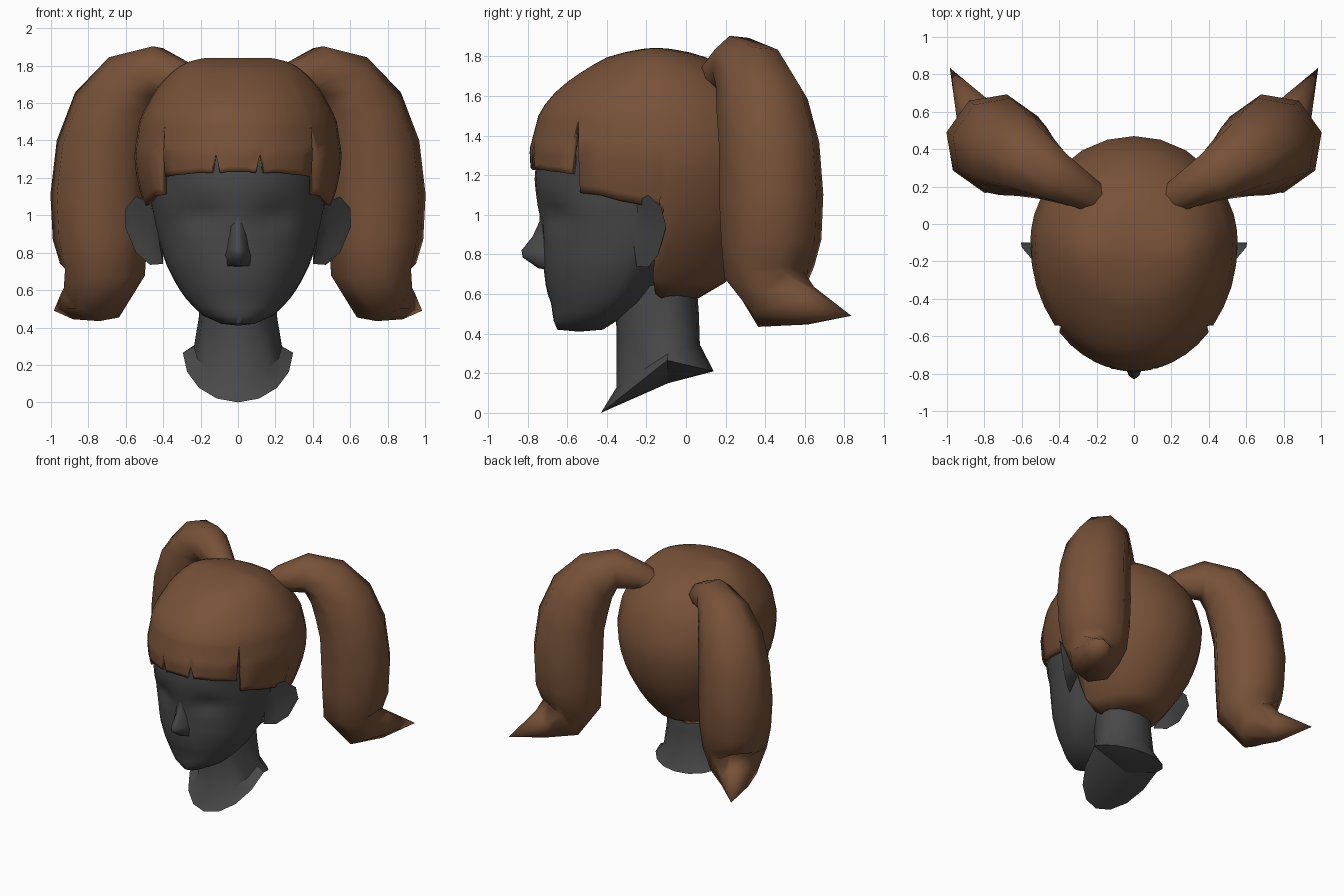
import bpy, bmesh, math
from mathutils import Vector

if "Cube" in bpy.data.objects:
    bpy.data.objects.remove(bpy.data.objects["Cube"])


def material(name, rgb):
    m = bpy.data.materials.new(name)
    m.diffuse_color = (*rgb, 1)
    m.use_nodes = True
    m.node_tree.nodes["Principled BSDF"].inputs["Base Color"].default_value = m.diffuse_color
    return m


BROWN = material("brown_hair", (0.185, 0.083, 0.040))
GREY = material("dark_grey_skin", (0.066, 0.066, 0.066))


def make(name, verts, faces, mat, angle=60, mirror=False):
    me = bpy.data.meshes.new(name)
    me.from_pydata([tuple(v) for v in verts], [], faces)
    bm = bmesh.new()
    bm.from_mesh(me)
    bmesh.ops.recalc_face_normals(bm, faces=bm.faces)
    bm.to_mesh(me)
    bm.free()
    ob = bpy.data.objects.new(name, me)
    bpy.context.collection.objects.link(ob)
    me.materials.append(mat)
    bpy.ops.object.select_all(action='DESELECT')
    ob.select_set(True)
    bpy.context.view_layer.objects.active = ob
    bpy.ops.object.shade_smooth_by_angle(angle=math.radians(angle))
    if mirror:
        ob.modifiers.new("mirror", 'MIRROR')
    return ob


def loft(rings, start=None, end=None):
    """Skin closed rings; start / end are optional points closing the ends."""
    n = len(rings[0])
    verts = [p for r in rings for p in r]
    faces = [(k * n + i, k * n + (i + 1) % n, (k + 1) * n + (i + 1) % n, (k + 1) * n + i)
             for k in range(len(rings) - 1) for i in range(n)]
    for p, base in ((start, 0), (end, (len(rings) - 1) * n)):
        if p is not None:
            verts.append(p)
            faces += [(base + i, base + (i + 1) % n, len(verts) - 1) for i in range(n)]
    return verts, faces


def section(table, z, t):
    """Point at height z and angle t (0 = front) on a body given by
    rows of (z, y front, y of widest point, y back, half width)."""
    z = min(max(z, table[0][0]), table[-1][0])
    for a, b in zip(table, table[1:]):
        if z <= b[0]:
            f = (z - a[0]) / (b[0] - a[0])
            _, yf, yc, yb, w = [p + (q - p) * f for p, q in zip(a, b)]
            break
    c = math.cos(t)
    y = yc + (yf - yc) * c if c > 0 else yc - (yb - yc) * c
    return Vector((w * math.sin(t), y, z))


# head with shallow eye sockets
HEAD = [(.42, -.65, -.52, -.42, .09), (.47, -.67, -.46, -.34, .20),
        (.55, -.68, -.40, -.22, .275), (.62, -.705, -.35, -.16, .325),
        (.74, -.72, -.30, -.08, .385), (.85, -.72, -.25, .05, .42),
        (.95, -.73, -.22, .15, .445), (1.05, -.75, -.20, .28, .465),
        (1.17, -.765, -.16, .36, .48), (1.30, -.755, -.15, .39, .50),
        (1.50, -.67, -.15, .34, .46), (1.65, -.54, -.15, .24, .36),
        (1.76, -.34, -.15, .05, .22)]
rings = []
for k in range(31):
    z = .42 + 1.34 * k / 30
    ring = []
    for i in range(40):
        p = section(HEAD, z, 2 * math.pi * i / 40)
        if p.y < -.3:
            p.y += .045 * math.exp(-((abs(p.x) - .2) / .1) ** 2 - ((z - 1.0) / .07) ** 2)
        ring.append(p)
    rings.append(ring)
make("head", *loft(rings, (0, -.54, .41), (0, -.15, 1.79)), GREY)

# nose
rings = []
for z, y, w in ((1.05, -.735, .04), (.965, -.74, .045), (.89, -.775, .05),
                (.82, -.83, .06), (.785, -.825, .07), (.73, -.745, .065)):
    rings.append([(-w, -.66, z), (-w, -.71, z), (-w * .4, y + .015, z), (0, y, z),
                  (w * .4, y + .015, z), (w, -.71, z), (w, -.66, z)])
make("nose", *loft(rings, (0, -.68, 1.07), (0, -.68, .72)), GREY, 80)

# ears: a rim joined to a hollow in front and to the skull behind
rim = [(.45, -.26, 1.06), (.545, -.19, 1.10), (.60, -.125, 1.04), (.605, -.10, .94),
       (.545, -.14, .80), (.47, -.19, .735), (.40, -.25, .74), (.43, -.27, .90)]
inner = [Vector(p).lerp(Vector((.47, -.21, .93)), .25) for p in rim]
back = [Vector(p).lerp(Vector((.40, -.10, .92)), .5) for p in rim]
make("ear", *loft([inner, rim, back], (.475, -.19, .93), (.38, -.12, .92)), GREY, 40, True)

# neck with flared slanting base: rows of z front/side/back, y front/back, half width
rings = []
for zf, zs, zb, yf, yb, w in ((.60, .66, .70, -.36, .05, .20), (.40, .45, .50, -.35, .065, .21),
                              (.13, .30, .345, -.35, .07, .235), (0, .265, .21, -.43, .14, .295)):
    ring = []
    for i in range(16):
        c, s = math.cos(math.pi * i / 8), math.sin(math.pi * i / 8)
        yc = (yf + yb) / 2 + .05
        z = zs + ((zf - zs) * c if c > 0 else (zs - zb) * c)
        y = yc + ((yf - yc) * c if c > 0 else (yc - yb) * c)
        ring.append((w * s, y, z))
    rings.append(ring)
make("neck", *loft(rings, None, (0, -.09, .15)), GREY, 40)

# hair cap: columns run from the crown down to a hairline that depends on angle
HAIR = [(.565, -.45, -.14, .04, .18), (.60, -.50, -.16, .14, .24), (.72, -.60, -.18, .26, .34),
        (.90, -.70, -.14, .38, .45), (1.05, -.76, -.11, .44, .50), (1.15, -.78, -.10, .46, .53),
        (1.24, -.785, -.10, .47, .548), (1.33, -.79, -.10, .47, .555),
        (1.52, -.74, -.11, .41, .525), (1.60, -.68, -.12, .36, .48), (1.67, -.60, -.12, .30, .44),
        (1.74, -.50, -.13, .21, .385), (1.80, -.39, -.14, .09, .31), (1.828, -.28, -.15, -.01, .25),
        (1.84, -.20, -.15, -.10, .18)]
hairline = [(0, 1.235), (5, 1.235), (10.1, 1.225), (12.4, 1.33), (15, 1.225), (22, 1.23),
            (30, 1.22), (38, 1.215), (46, 1.205), (47.3, 1.46), (50, 1.11), (60, 1.10),
            (70, 1.07), (80, 1.05), (88, 1.03), (91, .60), (97, .575)]
hairline += [(a, .565) for a in range(105, 181, 15)]
columns = hairline + [(360 - a, z) for a, z in hairline[-2:0:-1]]
SPLIT = 1.5                       # rows above this height are level all round
rings = []
for j in range(10):
    z = SPLIT + (1.84 - SPLIT) * math.cos(math.pi / 2 * j / 9)
    rings.insert(0, [section(HAIR, z, math.radians(a)) for a, _ in columns])
for j in range(1, 11):
    rings.insert(0, [section(HAIR, SPLIT + (zb - SPLIT) * j / 10, math.radians(a))
                     for a, zb in columns])
cap = make("hair_cap", *loft(rings, None, (0, -.15, 1.842)), BROWN, 70)
solid = cap.modifiers.new("thickness", 'SOLIDIFY')
solid.thickness = .025
solid.offset = -1

# pigtails: eight-sided tube along a path of (x, y, z, radius), mirrored
path = [(.16, .10, 1.62, .08), (.27, .17, 1.71, .10), (.43, .255, 1.765, .145),
        (.56, .33, 1.70, .195), (.66, .385, 1.55, .24), (.72, .42, 1.35, .26),
        (.74, .43, 1.10, .27), (.737, .43, .88, .26), (.725, .42, .71, .235),
        (.77, .475, .58, .185), (.86, .61, .54, .105), (.985, .835, .49, .01)]
pts = [Vector(p[:3]) for p in path]
rings = []
for k, p in enumerate(pts[:-1]):
    t = (pts[k + 1] - pts[max(k - 1, 0)]).normalized()
    side = Vector((-.5, .87, 0))
    side = (side - t * side.dot(t)).normalized()
    out = t.cross(side)
    rings.append([p + path[k][3] * (out * math.cos(a) + side * math.sin(a))
                  for a in (math.radians(45 * i - 17) for i in range(8))])
make("pigtail", *loft(rings, pts[0], pts[-1]), BROWN, 75, True)
